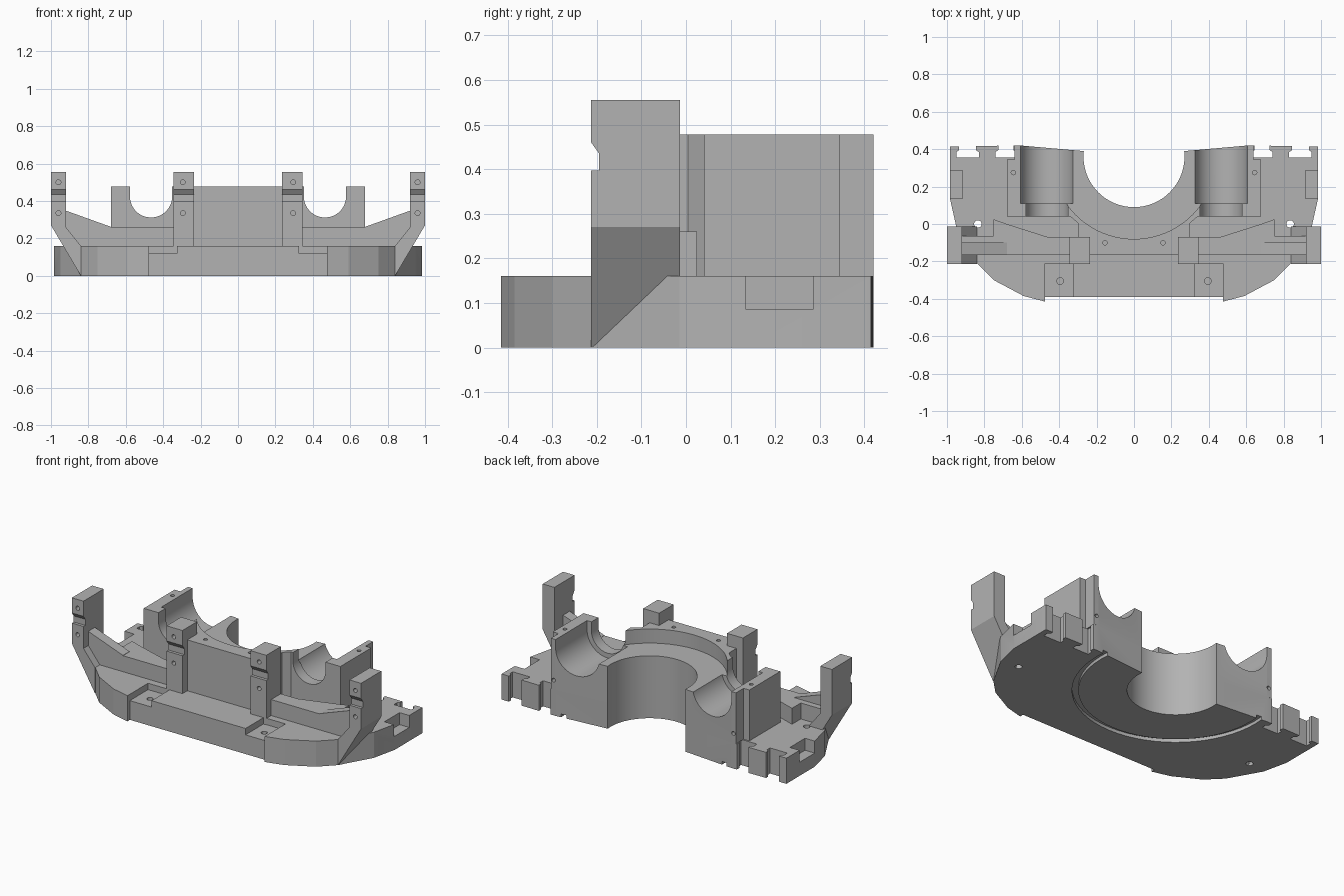
import bpy
import bmesh
from math import cos, sin, pi, radians
from mathutils import Vector

if "Cube" in bpy.data.objects:
    bpy.data.objects.remove(bpy.data.objects["Cube"], do_unlink=True)

grey = bpy.data.materials.new("plain_grey")
grey.use_nodes = True
colour = (0.45, 0.45, 0.45, 1)
grey.diffuse_color = colour
grey.node_tree.nodes["Principled BSDF"].inputs["Base Color"].default_value = colour


def prism(name, pts, lo, hi, axis="z", side=1):
    """Extrude a flat outline along an axis; side=-1 flips it in x."""
    place = {"z": lambda a, b, h: (a, b, h),
             "y": lambda a, b, h: (a, h, b),
             "x": lambda a, b, h: (h, a, b)}[axis]
    bm = bmesh.new()
    rings = []
    for h in (lo, hi):
        ring = []
        for a, b in pts:
            x, y, z = place(a, b, h)
            ring.append(bm.verts.new(Vector((x * side, y, z))))
        rings.append(ring)
        bm.faces.new(ring)
    n = len(pts)
    for i in range(n):
        j = (i + 1) % n
        bm.faces.new((rings[0][i], rings[0][j], rings[1][j], rings[1][i]))
    bmesh.ops.recalc_face_normals(bm, faces=bm.faces[:])
    mesh = bpy.data.meshes.new(name)
    bm.to_mesh(mesh)
    bm.free()
    mesh.materials.append(grey)
    obj = bpy.data.objects.new(name, mesh)
    bpy.context.collection.objects.link(obj)
    return obj


def mirrored(half):
    return half + [(-x, y) for x, y in reversed(half)]


def rect(x0, x1, y0, y1):
    return [(x0, y0), (x1, y0), (x1, y1), (x0, y1)]


def circle(cx, cy, r, n=64):
    return [(cx + r * cos(2 * pi * i / n), cy + r * sin(2 * pi * i / n)) for i in range(n)]


def channel(cx, cz, r, top, n=32):
    """U-shaped section: half round below, straight sides above."""
    arc = [(cx + r * cos(pi + pi * i / n), cz + r * sin(pi + pi * i / n)) for i in range(n + 1)]
    return arc + [(cx + r, top), (cx - r, top)]


def cut(obj, *cutters, mode="DIFFERENCE"):
    for c in cutters:
        c.hide_render = True
        m = obj.modifiers.new("cut", "BOOLEAN")
        m.operation, m.solver, m.object = mode, "EXACT", c
        bpy.context.view_layer.update()
        mesh = bpy.data.meshes.new_from_object(
            obj.evaluated_get(bpy.context.evaluated_depsgraph_get()))
        obj.modifiers.clear()
        obj.data = mesh
        bpy.data.objects.remove(c, do_unlink=True)


HUB = (0, 0.36)
PLATE = 0.16
parts = []

# Base plate with scalloped outline
plate = prism("base_plate", mirrored([
    (0.475, -0.39), (0.475, -0.415), (0.59, -0.385), (0.75, -0.30), (0.84, -0.21),
    (0.95, -0.015), (0.985, 0.14), (0.985, 0.415), (0.61, 0.42), (0.27, 0.39)]), 0, PLATE)
parts.append(plate)

# Groove ring under the plate
ring = prism("groove", circle(*HUB, 0.575), -0.05, 0.02)
cut(ring, prism("groove_core", circle(*HUB, 0.54), -0.1, 0.1))
cut(plate, prism("hub_hole", circle(*HUB, 0.27), -0.1, 0.7), ring)

for s in (1, -1):
    # Front pockets, side pockets, bolt holes and keyed rear slots
    cut(plate,
        prism("front_pocket", rect(0.325, 0.475, -0.5, -0.21), 0.12, 0.3, side=s),
        prism("front_bolt_hole", circle(0.395, -0.305, 0.018, 20), 0.04, 0.3, side=s),
        prism("side_pocket", rect(0.918, 1.1, 0.135, 0.285), 0.085, 0.3, side=s),
        prism("pad_hole", circle(0.835, 0, 0.02, 20), -0.1, 0.3, side=s))
    for a, b in ((0.845, 0.935), (0.645, 0.725)):
        cut(plate, prism("rear_slot", [
            (a - 0.015, 0.355), (b + 0.015, 0.355), (b + 0.015, 0.385), (b, 0.395),
            (b, 0.5), (a, 0.5), (a, 0.395), (a - 0.015, 0.385)], -0.1, 0.3, side=s))

# Upper block holding both channels
block = prism("bearing_block", mirrored([
    (0.24, -0.165), (0.24, -0.075), (0.30, -0.07), (0.30, 0.005), (0.34, 0.04),
    (0.68, 0.04), (0.68, 0.345), (0.64, 0.345), (0.64, 0.42), (0.61, 0.42),
    (0.27, 0.39)]), PLATE, 0.478)
parts.append(block)
cut(block, prism("hub_hole", circle(*HUB, 0.27), -0.1, 0.7),
    prism("hub_recess", circle(*HUB, 0.44, 96), 0.39, 0.7))
for s in (1, -1):
    cut(block,
        prism("wide_channel", channel(0.465, 0.425, 0.143, 0.7), 0.11, 0.6, "y", s),
        prism("narrow_channel", channel(0.465, 0.425, 0.113, 0.7), -0.03, 0.2, "y", s),
        prism("top_hole", circle(0.645, 0.275, 0.012, 16), 0.4, 0.6, side=s),
        prism("wall_hole", circle(0.155, -0.10, 0.012, 16), 0.4, 0.6, side=s),
        prism("rear_hole", circle(0.622, 0.22, 0.012, 16), 0.36, 0.6, "y", s))


def notch_tower(tower, x, side):
    """Front notch and two bolt holes shared by all towers."""
    cut(tower,
        prism("notch", [(-0.3, 0.397), (-0.195, 0.397), (-0.195, 0.435),
                        (-0.215, 0.463), (-0.3, 0.463)], 0.1, 1.2, "x", side),
        prism("upper_hole", circle(x, 0.50, 0.013, 16), -0.3, -0.15, "y", side),
        prism("lower_hole", circle(x, 0.335, 0.013, 16), -0.3, -0.15, "y", side))
    parts.append(tower)


for s, word in ((1, "left"), (-1, "right")):
    # Inner and outer towers
    notch_tower(prism(word + "_inner_tower", rect(0.235, 0.345, -0.213, -0.07),
                      PLATE - 0.04, 0.555, "z", s), 0.295, s)
    notch_tower(prism(word + "_outer_tower", [
        (0.84, 0), (1.0, 0.27), (1.0, 0.555), (0.92, 0.555), (0.92, 0.26), (0.84, PLATE)],
        -0.213, -0.013, "y", s), 0.96, s)

    # Raised rib between the towers, with a clearance around the pad hole
    rib = prism(word + "_rib", [
        (0.34, -0.165), (0.925, -0.165), (0.925, 0.05), (0.85, 0.06), (0.68, 0.0),
        (0.46, -0.07), (0.34, -0.07)], PLATE, 0.26, "z", s)
    cut(rib, prism("pad_clearance", rect(0.75, 0.92, -0.063, 0.2), 0.1, 0.5, "z", s))
    cut(rib, prism("end_trim", rect(0.9, 1.1, -0.013, 0.2), 0.1, 0.5, "z", s))
    parts.append(rib)

    # Sloping gusset bracing the outer tower
    parts.append(prism(word + "_gusset", [(0.68, 0.255), (0.925, 0.255), (0.925, 0.35),
                                          (0.68, 0.262)], -0.165, -0.10, "y", s))

# Smooth only the gently curved surfaces
bpy.ops.object.select_all(action="DESELECT")
for p in parts:
    p.select_set(True)
bpy.context.view_layer.objects.active = plate
bpy.ops.object.shade_smooth_by_angle(angle=radians(13))
